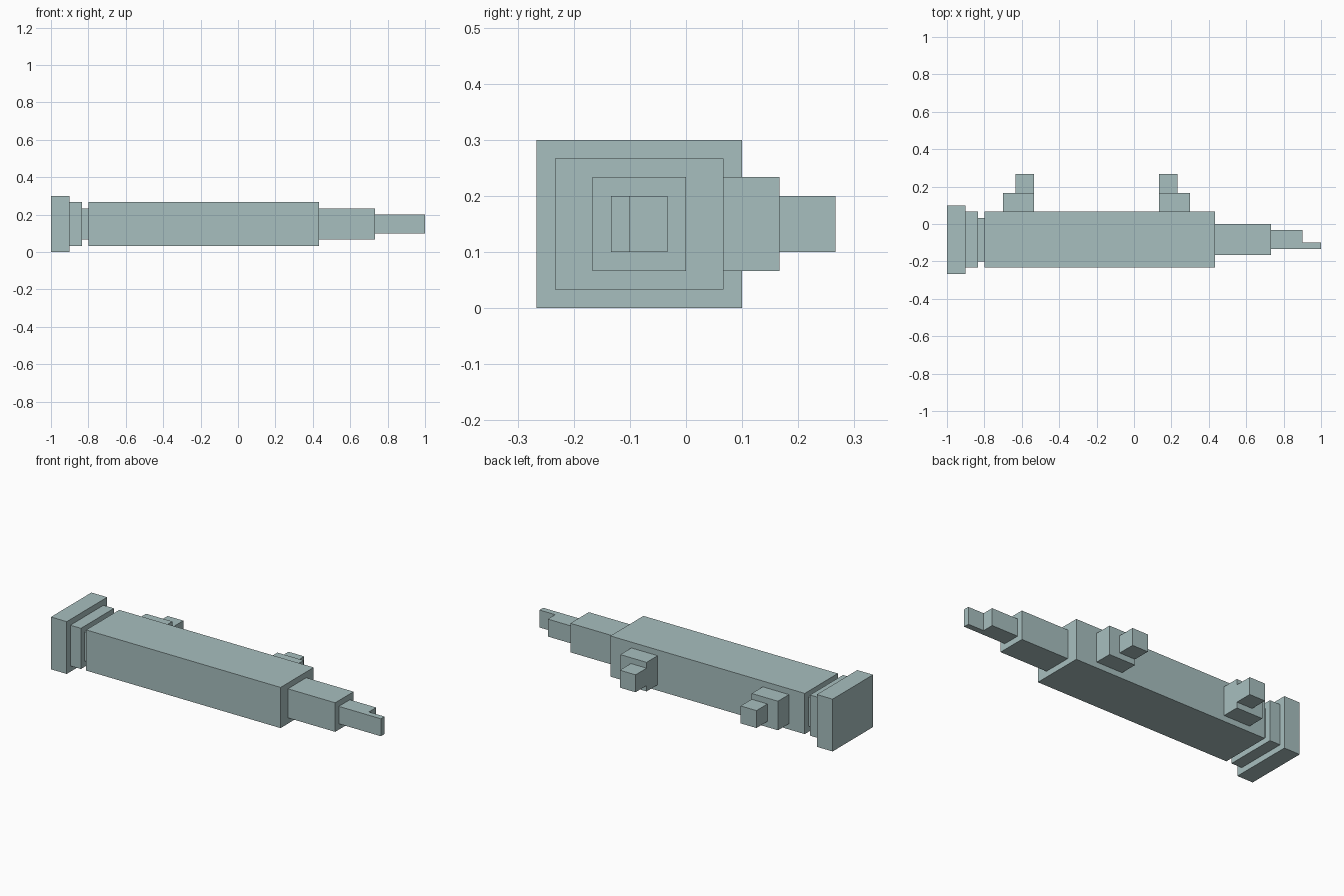
import bpy
import bmesh
from mathutils import Matrix, Vector

if "Cube" in bpy.data.objects:
    bpy.data.objects.remove(bpy.data.objects["Cube"], do_unlink=True)

U = 1 / 30  # the model sits on a regular block grid

# Single pale grey-teal colour
COLOUR = (0.39, 0.52, 0.52, 1.0)
mat = bpy.data.materials.new("pale_grey_teal")
mat.use_nodes = True
mat.diffuse_color = COLOUR
mat.node_tree.nodes["Principled BSDF"].inputs["Base Color"].default_value = COLOUR


def block(name, x, y, z):
    """Box spanning the given (min, max) grid ranges."""
    lo, hi = (Vector(c) * U for c in zip(x, y, z))
    bm = bmesh.new()
    bmesh.ops.create_cube(bm, size=1, matrix=Matrix.Diagonal((*(hi - lo), 1)))
    mesh = bpy.data.meshes.new(name)
    bm.to_mesh(mesh)
    bm.free()
    mesh.materials.append(mat)
    obj = bpy.data.objects.new(name, mesh)
    obj.location = (lo + hi) / 2
    bpy.context.collection.objects.link(obj)
    return obj


# Main shaft, from the wide end plate to the thin tip
block("end_plate", (-30, -27), (-8, 3), (0, 9))
block("collar", (-27, -25), (-7, 2), (1, 8))
block("neck", (-25, -24), (-6, 1), (2, 7))
block("body", (-24, 13), (-7, 2), (1, 8))
block("barrel", (13, 22), (-5, 0), (2, 7))
block("nozzle", (22, 27), (-4, -1), (3, 6))
block("tip", (27, 30), (-4, -3), (3, 6))

# Two mirrored lugs on the back, each a base with a smaller post
# flush with the side that faces the other lug
for side, inner, d in (("right", -16, -1), ("left", 4, 1)):
    for part, length, y, z in (("base", 5, (2, 5), (2, 7)),
                               ("post", 3, (5, 8), (3, 6))):
        x = sorted((inner, inner + d * length))
        block(f"{side}_lug_{part}", x, y, z)
